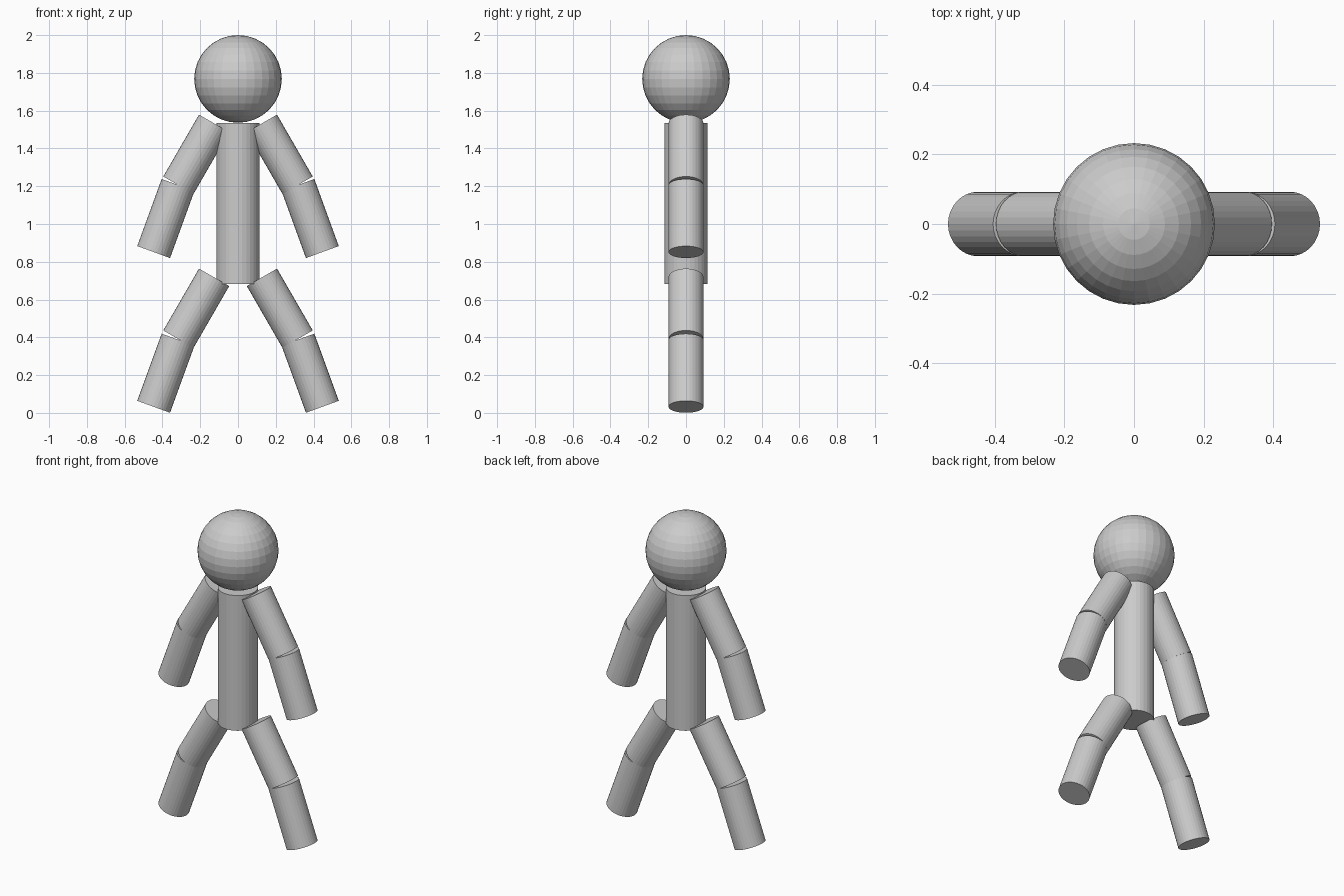
import bpy
from math import radians

if "Cube" in bpy.data.objects:
    bpy.data.objects.remove(bpy.data.objects["Cube"])

LIMB_RADIUS, LIMB_LENGTH = 0.0925, 0.378


def cylinder(name, radius, length, loc, tilt=0):
    bpy.ops.mesh.primitive_cylinder_add(vertices=32, radius=radius, depth=length,
                                        location=loc, rotation=(0, radians(tilt), 0))
    bpy.context.object.name = name


# Head
bpy.ops.mesh.primitive_uv_sphere_add(segments=32, ring_count=16, radius=0.232,
                                     location=(0, 0, 1.768))
bpy.context.object.name = "head"

# Torso
cylinder("torso", 0.115, 0.852, (0, 0, 1.109))

# Limbs: name, x offset, height, outward tilt
limbs = [
    ("upper_arm", 0.221, 1.369, 30),
    ("lower_arm", 0.382, 1.029, 20),
    ("upper_leg", 0.221, 0.554, 30),
    ("lower_leg", 0.382, 0.210, 20),
]
for side, s in (("left", -1), ("right", 1)):
    for part, x, z, tilt in limbs:
        cylinder(f"{side}_{part}", LIMB_RADIUS, LIMB_LENGTH, (s * x, 0, z), -s * tilt)
